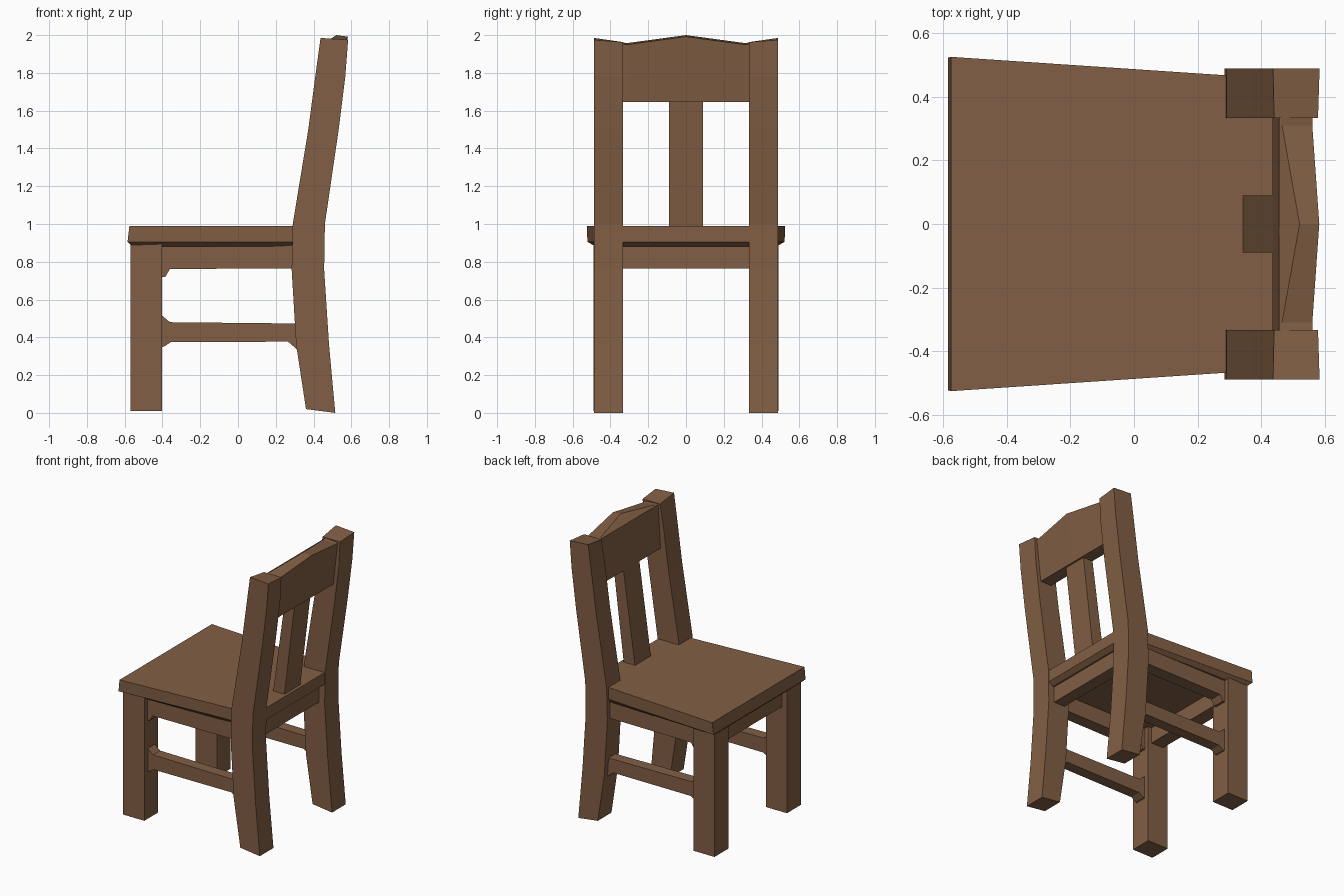
import bpy, bmesh

if "Cube" in bpy.data.objects:
    bpy.data.objects.remove(bpy.data.objects["Cube"])

wood = bpy.data.materials.new("brown wood")
wood.diffuse_color = (0.223, 0.114, 0.058, 1)
wood.use_nodes = True
wood.node_tree.nodes["Principled BSDF"].inputs["Base Color"].default_value = wood.diffuse_color


def loft(name, rings):
    """Skin a list of equal-length point rings and cap both ends."""
    bm = bmesh.new()
    vs = [[bm.verts.new(p) for p in r] for r in rings]
    n = len(rings[0])
    for a, b in zip(vs, vs[1:]):
        for i in range(n):
            j = (i + 1) % n
            bm.faces.new((a[i], a[j], b[j], b[i]))
    bm.faces.new(vs[0][::-1])
    bm.faces.new(vs[-1])
    bmesh.ops.recalc_face_normals(bm, faces=bm.faces)
    me = bpy.data.meshes.new(name)
    bm.to_mesh(me)
    bm.free()
    me.materials.append(wood)
    ob = bpy.data.objects.new(name, me)
    bpy.context.collection.objects.link(ob)
    return ob


def side_profile(name, pts, y0, y1):
    """Extrude an (x, z) outline from y0 to y1."""
    return loft(name, [[(x, y, z) for x, z in pts] for y in (y0, y1)])


def bar(name, x0, x1, y0, y1, z0, z1):
    return side_profile(name, [(x0, z0), (x1, z0), (x1, z1), (x0, z1)], y0, y1)


def outline(half, z):
    """Symmetric seat outline from its (x, y) half."""
    return [(x, y, z) for x, y in half] + [(x, -y, z) for x, y in half[::-1]]


# Seat: trapezoid slab, tapering inward underneath, tongue between the posts
top = [(-0.575, 0.525), (0.32, 0.465), (0.455, 0.40)]
low = [(-0.585, 0.522), (0.32, 0.465), (0.455, 0.40)]
under = [(-0.56, 0.475), (0.32, 0.45), (0.42, 0.38)]
loft("seat", [outline(top, 0.99), outline(low, 0.905), outline(under, 0.88)])

# Back posts: (z, front x, back x) stations of the curved side outline
post = [(0.02, 0.36, 0.515), (0.36, 0.308, 0.482), (0.76, 0.284, 0.456),
        (1.0, 0.29, 0.46), (1.5, 0.372, 0.533), (1.78, 0.409, 0.568)]
for s, side in ((-1, "right"), (1, "left")):
    yi, yo = s * 0.333, s * 0.488
    rings = [[(f, yi, z), (b, yi, z), (b, yo, z), (f, yo, z)] for z, f, b in post]
    rings[0] = [(x, y, 0.0 if x > 0.4 else 0.02) for x, y, z in rings[0]]
    rings.append([(0.44, yi, 1.963), (0.578, yi, 1.963),
                  (0.583, yo, 1.975), (0.437, yo, 1.985)])
    loft("back_post_" + side, rings)

    # Front leg
    bar("front_leg_" + side, -0.57, -0.402, s * 0.333, s * 0.49, 0.01, 0.9)

    # Side apron under the seat, with small flares at the legs
    side_profile("side_apron_" + side,
                 [(-0.42, 0.72), (-0.385, 0.72), (-0.36, 0.762), (0.32, 0.765),
                  (0.32, 0.9), (-0.42, 0.9)], s * 0.365, s * 0.455)

    # Side stretcher, also flared at both ends
    side_profile("side_stretcher_" + side,
                 [(-0.42, 0.345), (-0.39, 0.352), (-0.355, 0.375), (0.265, 0.377),
                  (0.33, 0.32), (0.33, 0.473), (-0.36, 0.48), (-0.42, 0.53)],
                 s * 0.37, s * 0.45)

# Aprons across the front and the back
bar("front_apron", -0.53, -0.43, -0.35, 0.35, 0.765, 0.9)
bar("rear_apron", 0.32, 0.41, -0.35, 0.35, 0.765, 0.9)

# Centre slat of the backrest
side_profile("back_slat", [(0.34, 0.97), (0.43, 0.97), (0.515, 1.67), (0.437, 1.67)],
             -0.09, 0.09)

# Crest rail: side section swept across, peaked in the middle
rings = []
for y, back, ridge, z in ((-0.35, 0.56, 0.465, 1.962), (-0.31, 0.56, 0.465, 1.958),
                          (0, 0.582, 0.52, 2.0),
                          (0.31, 0.56, 0.465, 1.958), (0.35, 0.56, 0.465, 1.962)):
    rings.append([(0.435, y, 1.645), (0.525, y, 1.645), (back, y, z - 0.008),
                  (ridge, y, z), (0.455, y, 1.955)])
loft("crest_rail", rings)
